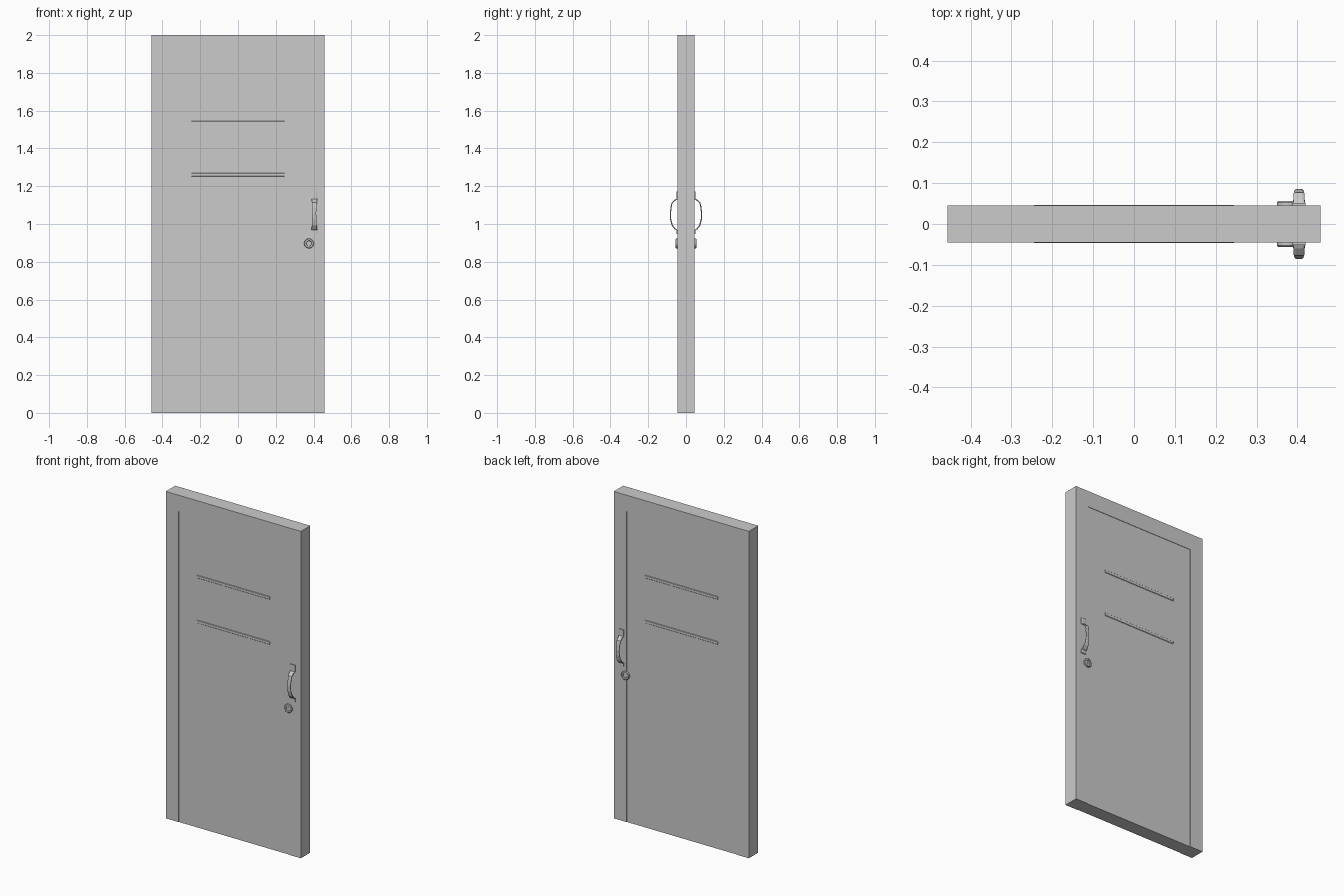
import bpy, bmesh, math
from mathutils import Matrix, Vector

if "Cube" in bpy.data.objects:
    bpy.data.objects.remove(bpy.data.objects["Cube"])


def finish(name, bm):
    bmesh.ops.recalc_face_normals(bm, faces=bm.faces)
    me = bpy.data.meshes.new(name)
    bm.to_mesh(me)
    bm.free()
    ob = bpy.data.objects.new(name, me)
    bpy.context.collection.objects.link(ob)
    return ob


def box(name, x0, x1, y0, y1, z0, z1, bevel=0):
    bm = bmesh.new()
    size = Matrix.Diagonal((x1 - x0, y1 - y0, z1 - z0, 1))
    mid = Matrix.Translation(((x0 + x1) / 2, (y0 + y1) / 2, (z0 + z1) / 2))
    bmesh.ops.create_cube(bm, size=1, matrix=mid @ size)
    ob = finish(name, bm)
    if bevel:
        m = ob.modifiers.new("bevel", 'BEVEL')
        m.width = bevel
        m.segments = 1
    return ob


W, D, P = 0.457, 0.0455, 0.0430   # half width, frame and panel half depth

# Door leaf: recessed panel between two stiles and a top rail
box("door_panel", -0.37, 0.37, -P, P, 0, 1.9)
bm = bmesh.new()
outline = [(-W, 0), (-0.37, 0), (-0.37, 1.9), (0.37, 1.9),
           (0.37, 0), (W, 0), (W, 2), (-W, 2)]
face = bm.faces.new([bm.verts.new((x, -D, z)) for x, z in outline])
ext = bmesh.ops.extrude_face_region(bm, geom=[face], use_keep_orig=True)
verts = [v for v in ext["geom"] if isinstance(v, bmesh.types.BMVert)]
bmesh.ops.translate(bm, verts=verts, vec=(0, 2 * D, 0))
finish("door_frame", bm)


# Pull handle: a bent strap, narrower in the middle
def handle(name, s):
    # (y out, z, half width)
    path = [(0.0485, 1.172, 0.016), (0.0485, 1.132, 0.016),
            (0.058, 1.126, 0.013), (0.074, 1.112, 0.013),
            (0.079, 1.088, 0.011), (0.0825, 1.055, 0.010),
            (0.0810, 1.025, 0.011), (0.073, 0.993, 0.013),
            (0.058, 0.974, 0.014), (0.0485, 0.968, 0.016), (0.0485, 0.947, 0.016)]
    t = 0.003
    bm = bmesh.new()
    rings = []
    for i, (y, z, w) in enumerate(path):
        a = Vector(path[max(i - 1, 0)][:2])
        b = Vector(path[min(i + 1, len(path) - 1)][:2])
        d = (b - a).normalized()
        ny, nz = -d.y * t, d.x * t
        rings.append([bm.verts.new((0.404 + sx * w, s * (y + k * ny), z + k * nz))
                      for sx, k in ((-1, -1), (-1, 0.4), (-0.7, 1), (0.7, 1), (1, 0.4), (1, -1))])
    n = len(rings[0])
    for r, q in zip(rings, rings[1:]):
        for j in range(n):
            bm.faces.new((r[j], r[(j + 1) % n], q[(j + 1) % n], q[j]))
    bm.faces.new(rings[0])
    bm.faces.new(rings[-1])
    return finish(name, bm)


# Lock: lathed collar with a sunken core
def lock(name, s):
    prof = [(0.026, 0.040), (0.026, 0.053), (0.023, 0.056), (0.015, 0.056),
            (0.013, 0.051), (0.0, 0.051)]
    bm = bmesh.new()
    pts = [bm.verts.new((r, y * s, 0)) for r, y in prof]
    edges = [bm.edges.new(p) for p in zip(pts, pts[1:])]
    bmesh.ops.spin(bm, geom=pts + edges, cent=(0, 0, 0), axis=(0, 1, 0),
                   angle=2 * math.pi, steps=20)
    bmesh.ops.remove_doubles(bm, verts=bm.verts, dist=1e-5)
    bmesh.ops.translate(bm, verts=bm.verts, vec=(0.376, 0, 0.897))
    return finish(name, bm)


# Details repeated on both faces
for side, s in (("front", -1), ("back", 1)):
    for pos, z in (("upper", 1.535), ("lower", 1.260)):
        y0, y1 = sorted((s * 0.040, s * 0.046))
        box(f"{side}_{pos}_rib", -0.247, 0.247, y0, y1, z - 0.009, z + 0.009, 0.002)
    handle(f"{side}_handle", s)
    lock(f"{side}_lock", s)
    # keyway in the lock core
    y0, y1 = sorted((s * 0.048, s * 0.053))
    box(f"{side}_keyway", 0.374, 0.378, y0, y1, 0.889, 0.905)
